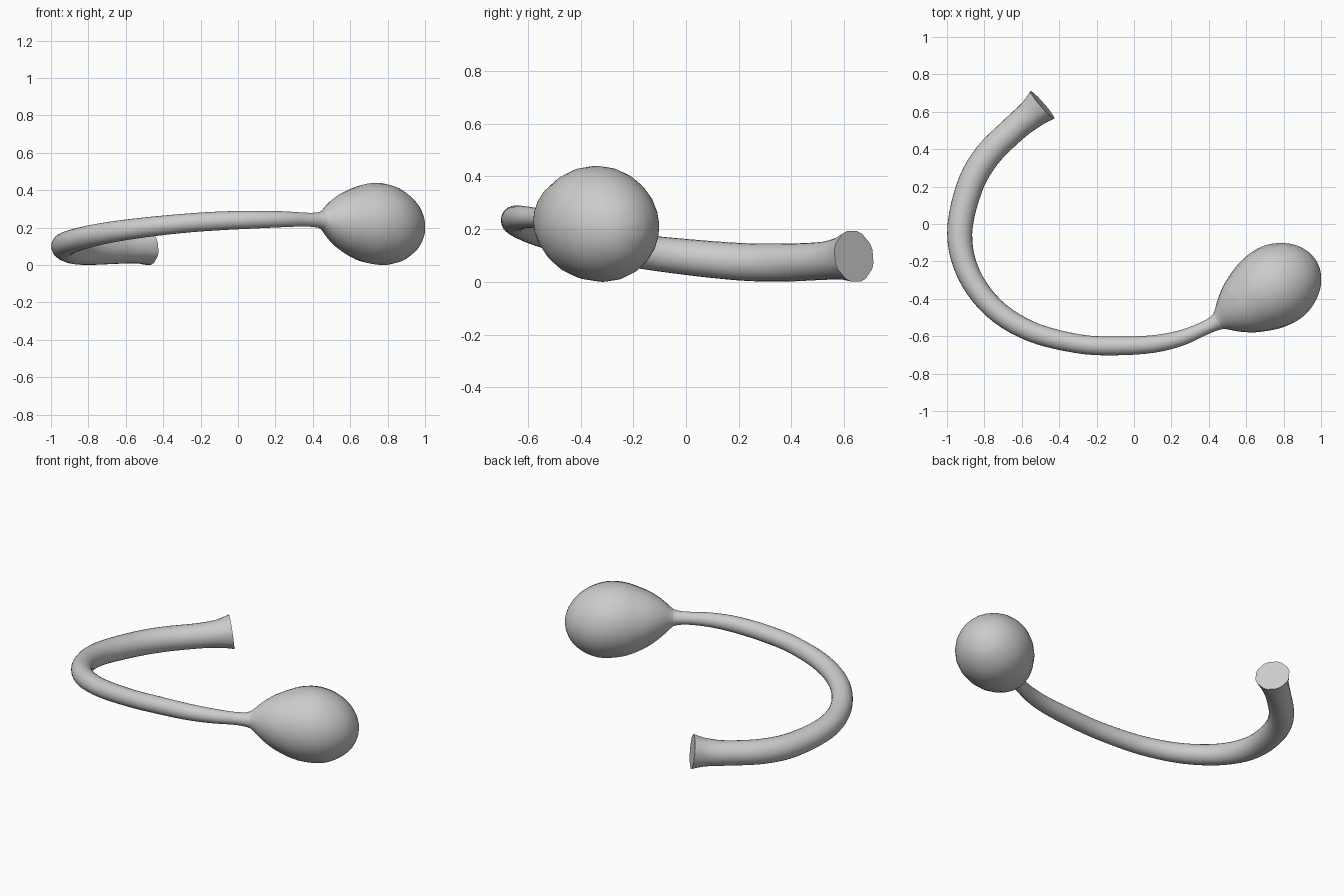
import bpy, bmesh, math
from mathutils import Vector

if "Cube" in bpy.data.objects:
    bpy.data.objects.remove(bpy.data.objects["Cube"])

grey = bpy.data.materials.new("light_grey")
grey.diffuse_color = (0.6, 0.6, 0.6, 1)
grey.use_nodes = True
grey.node_tree.nodes["Principled BSDF"].inputs["Base Color"].default_value = grey.diffuse_color
SIDES = 24


def catmull(a, b, c, d, t):
    return 0.5 * (2 * b + (c - a) * t + (2 * a - 5 * b + 4 * c - d) * t * t
                  + (3 * b - a - 3 * c + d) * t ** 3)


def smooth_path(pts, steps):
    """Interpolate (x, y, z, radius) points into a smooth path."""
    p = [Vector(q) for q in pts]
    p = [2 * p[0] - p[1]] + p + [2 * p[-1] - p[-2]]
    out = [catmull(*p[i:i + 4], k / steps)
           for i in range(len(p) - 3) for k in range(steps)]
    return out + [p[-2]]


def sweep(name, path, facet=lambda i: 0.0, shear=0.0, cap_start=False, cap_end=False):
    """Skin rings of the path's radius, optionally octagonal or leaning."""
    bm = bmesh.new()
    rings = []
    for i, p in enumerate(path):
        a, b = path[max(i - 1, 0)], path[min(i + 1, len(path) - 1)]
        tangent = (b - a).to_3d().normalized()
        side = Vector((0, 0, 1)).cross(tangent).normalized()
        up = tangent.cross(side)
        ring = []
        for k in range(SIDES):
            ang = math.tau * k / SIDES
            # distance to an octagon with flats facing up and sideways
            local = (ang + math.pi / 8) % (math.pi / 4) - math.pi / 8
            octagon = 0.98 / math.cos(local)
            r = p[3] * (1 + facet(i) * (octagon - 1))
            off = side * r * math.cos(ang) + up * r * math.sin(ang)
            off += tangent * (-shear * r * math.sin(ang))
            ring.append(bm.verts.new(p.to_3d() + off))
        rings.append(ring)
    for r0, r1 in zip(rings, rings[1:]):
        for k in range(SIDES):
            n = (k + 1) % SIDES
            bm.faces.new((r0[k], r0[n], r1[n], r1[k]))
    if cap_start:
        bm.faces.new(rings[0][::-1])
    if cap_end:
        bm.faces.new(rings[-1])
    bmesh.ops.recalc_face_normals(bm, faces=bm.faces)
    me = bpy.data.meshes.new(name)
    bm.to_mesh(me)
    bm.free()
    me.materials.append(grey)
    ob = bpy.data.objects.new(name, me)
    bpy.context.collection.objects.link(ob)
    bpy.context.view_layer.objects.active = ob
    ob.select_set(True)
    bpy.ops.object.shade_smooth_by_angle(angle=math.radians(40))
    ob.select_set(False)


# Curved stem, flared at the cut end and narrowing to the neck
stem = [(-0.49, 0.637, 0.097, 0.098), (-0.55, 0.585, 0.088, 0.08),
        (-0.64, 0.51, 0.079, 0.072), (-0.785, 0.365, 0.073, 0.072),
        (-0.88, 0.195, 0.077, 0.071), (-0.932, -0.05, 0.1, 0.067),
        (-0.885, -0.265, 0.128, 0.062), (-0.75, -0.45, 0.163, 0.058),
        (-0.55, -0.575, 0.195, 0.054), (-0.3, -0.64, 0.222, 0.051),
        (-0.1, -0.652, 0.236, 0.05), (0.1, -0.642, 0.243, 0.047),
        (0.25, -0.61, 0.245, 0.042), (0.36, -0.565, 0.243, 0.037),
        (0.42, -0.536, 0.241, 0.04), (0.455, -0.517, 0.24, 0.05)]
sweep("stem", smooth_path(stem, 5), facet=lambda i: max(0, 1 - i / 10), cap_start=True)

# Egg-shaped bulb: (distance along the axis from its middle, radius)
profile = [(-0.345, 0.045), (-0.32, 0.065), (-0.29, 0.093), (-0.25, 0.125),
           (-0.19, 0.162), (-0.08, 0.206), (0.02, 0.22), (0.1, 0.208),
           (0.17, 0.175), (0.225, 0.128), (0.26, 0.07), (0.272, 0.025), (0.274, 0.004)]
bulb = [(0.74 + 0.85 * u, -0.34 + 0.527 * u, 0.22 + max(0, -u - 0.1) * 0.08, r)
        for u, r in profile]
sweep("bulb", smooth_path(bulb, 4), shear=0.1, cap_end=True)
